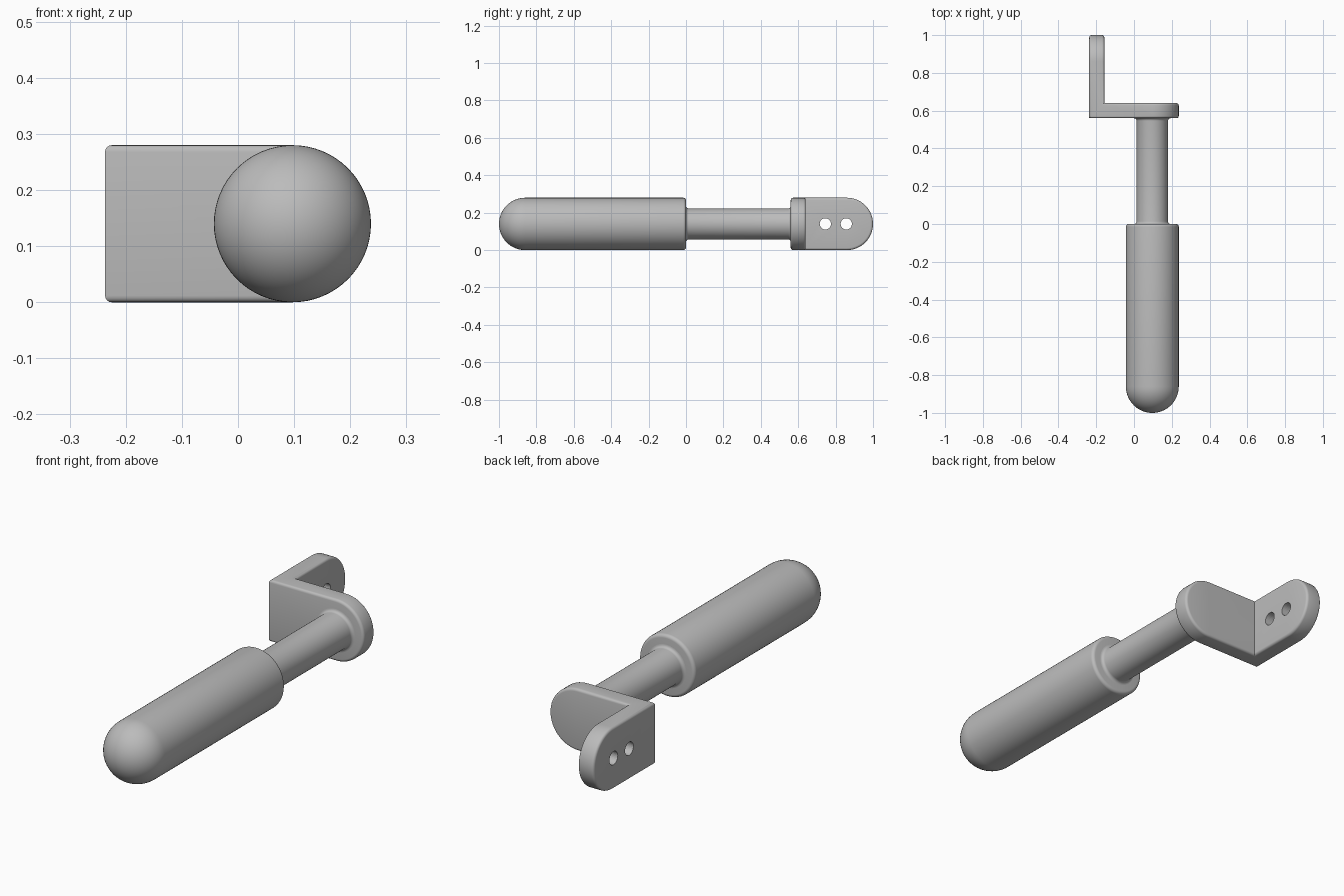
import bpy, bmesh
from math import sin, cos, pi, radians
from mathutils import Vector, Matrix

if "Cube" in bpy.data.objects:
    bpy.data.objects.remove(bpy.data.objects["Cube"], do_unlink=True)

AXIS_X, AXIS_Z = 0.097, 0.14      # shared axis of grip and rod
R = 0.14                          # grip radius and plate end radius
HALF_W = 0.237                    # half width of the bracket
FRONT, BACK, THICK = 0.56, 1.0, 0.08

grey = bpy.data.materials.new("neutral_grey")
grey.use_nodes = True
colour = (0.5, 0.5, 0.5, 1)
grey.diffuse_color = colour
grey.node_tree.nodes["Principled BSDF"].inputs["Base Color"].default_value = colour


def add_object(name, bm):
    bmesh.ops.recalc_face_normals(bm, faces=bm.faces)
    mesh = bpy.data.meshes.new(name)
    bm.to_mesh(mesh)
    bm.free()
    obj = bpy.data.objects.new(name, mesh)
    bpy.context.collection.objects.link(obj)
    mesh.materials.append(grey)
    return obj


def smooth(obj):
    bpy.ops.object.select_all(action="DESELECT")
    obj.select_set(True)
    bpy.context.view_layer.objects.active = obj
    bpy.ops.object.shade_smooth_by_angle(angle=radians(35))


def arc(cr, cy, radius, start, end, steps):
    """Points (radius, y) on an arc, angles in degrees."""
    angles = [radians(start + (end - start) * i / steps) for i in range(steps + 1)]
    return [(cr + radius * cos(a), cy + radius * sin(a)) for a in angles]


def lathe(name, profile, segments=64):
    """Turn a (radius, y) profile around the grip axis."""
    bm = bmesh.new()
    verts = [bm.verts.new((AXIS_X + r, y, AXIS_Z)) for r, y in profile]
    edges = [bm.edges.new(pair) for pair in zip(verts, verts[1:])]
    bmesh.ops.spin(bm, geom=verts + edges, cent=(AXIS_X, 0, AXIS_Z), axis=(0, 1, 0),
                   angle=2 * pi, steps=segments)
    bmesh.ops.remove_doubles(bm, verts=bm.verts, dist=0.0002)
    obj = add_object(name, bm)
    smooth(obj)
    return obj


# Grip: domed front, straight barrel, rounded back rim
rim = 0.015
lathe("grip", arc(0, R - 1, R, -90, 0, 16) + arc(R - rim, -rim, rim, 0, 90, 5) + [(0, 0)])

# Rod with a small fillet where it meets the grip and the bracket
rod_r, fillet = 0.083, 0.014
lathe("rod", [(0, -0.02), (rod_r + fillet, -0.02)]
      + arc(rod_r + fillet, fillet, fillet, 270, 180, 5)
      + arc(rod_r + fillet, FRONT - fillet, fillet, 180, 90, 5)
      + [(rod_r + fillet, FRONT + 0.02), (0, FRONT + 0.02)])

# Bracket: two round-ended plates meeting at a mitred corner
bm = bmesh.new()


def corner_pair(inset):
    return [bm.verts.new((inset - HALF_W, FRONT + inset, z)) for z in (0, 2 * R)]


outer, inner = corner_pair(0), corner_pair(THICK)


def add_plate(place):
    """place(distance, depth, z) gives a point of the plate."""
    curve = arc(0, R, R, -90, 90, 32)
    near = [bm.verts.new(place(u, 0, z)) for u, z in curve]
    far = [bm.verts.new(place(u, THICK, z)) for u, z in curve]
    loop_a = [outer[0]] + near + [outer[1]]
    loop_b = [inner[0]] + far + [inner[1]]
    bm.faces.new(loop_a)
    bm.faces.new(loop_b)
    for i in range(len(loop_a) - 1):
        bm.faces.new((loop_a[i], loop_a[i + 1], loop_b[i + 1], loop_b[i]))


add_plate(lambda u, d, z: (HALF_W - R + u, FRONT + d, z))
add_plate(lambda u, d, z: (d - HALF_W, BACK - R + u, z))
bmesh.ops.recalc_face_normals(bm, faces=bm.faces)

# Round the plate outlines, leaving the upright corner of the bend crisp
folds = [set(outer), set(inner)]
outline = [e for e in bm.edges
           if e.calc_face_angle(0) > radians(60) and set(e.verts) not in folds]
bmesh.ops.bevel(bm, geom=outline, offset=0.012, offset_type="OFFSET", segments=4,
                profile=0.5, affect="EDGES", clamp_overlap=True)
bracket = add_object("bracket", bm)

# Two mounting holes through the back plate
bm = bmesh.new()
for y in (0.745, 0.857):
    place = Matrix.Translation((THICK / 2 - HALF_W, y, AXIS_Z)) @ Matrix.Rotation(pi / 2, 4, "Y")
    bmesh.ops.create_cone(bm, cap_ends=True, segments=32, radius1=0.03, radius2=0.03,
                          depth=THICK * 2, matrix=place)
cutter = add_object("hole_cutter", bm)
cutter.hide_render = True
cut = bracket.modifiers.new("holes", "BOOLEAN")
cut.operation, cut.solver, cut.object = "DIFFERENCE", "EXACT", cutter
smooth(bracket)
bpy.ops.object.modifier_apply(modifier="holes")
bpy.data.objects.remove(cutter, do_unlink=True)
